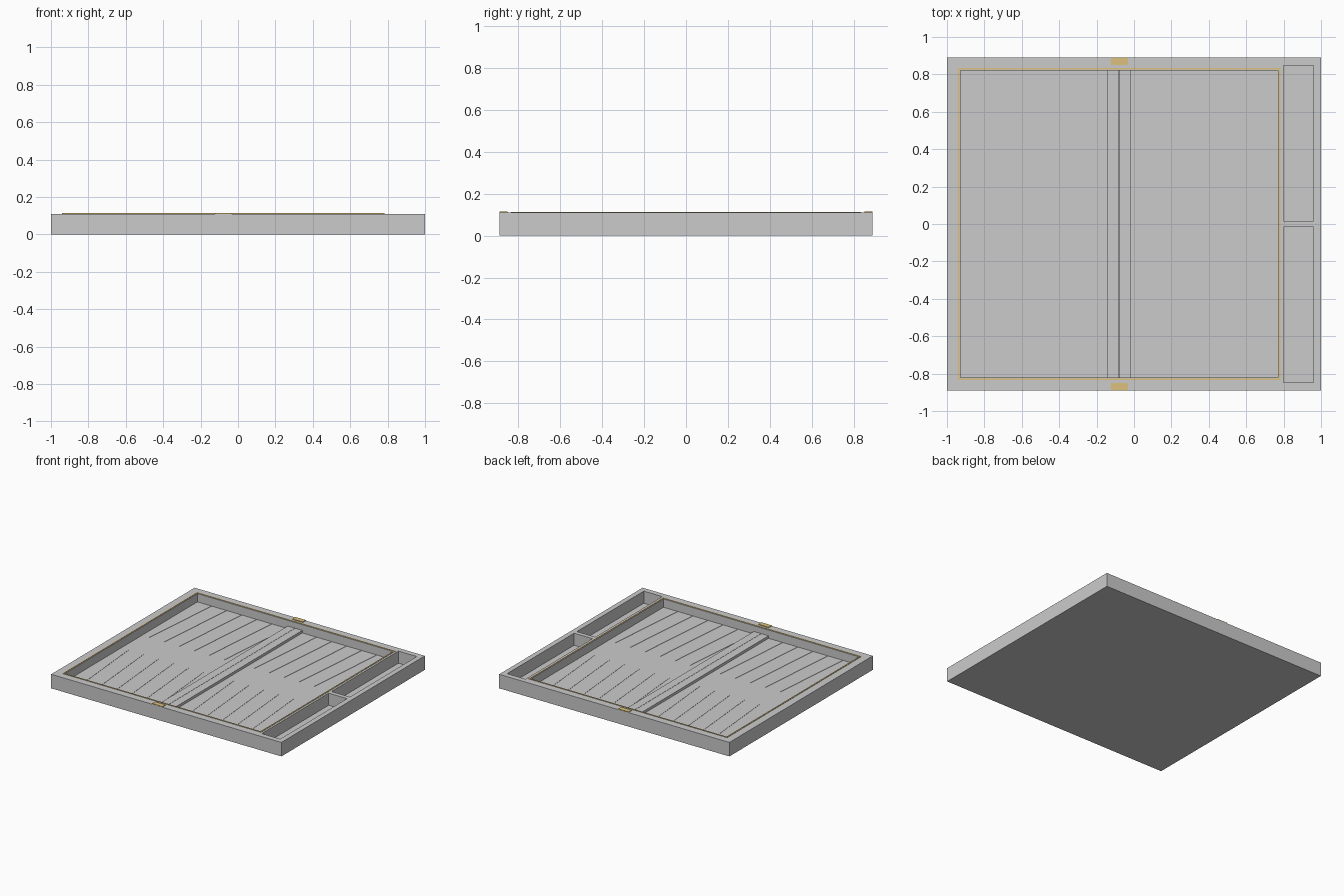
import bpy, bmesh
from mathutils import Vector

if "Cube" in bpy.data.objects:
    bpy.data.objects.remove(bpy.data.objects["Cube"])


def material(name, color):
    m = bpy.data.materials.new(name)
    m.diffuse_color = color
    m.use_nodes = True
    m.node_tree.nodes["Principled BSDF"].inputs["Base Color"].default_value = m.diffuse_color
    return m


gold = material("gold", (0.72, 0.53, 0.2, 1))


def add_box(bm, x0, x1, y0, y1, z0, z1):
    geo = bmesh.ops.create_cube(bm, size=1)
    for v in geo["verts"]:
        v.co = Vector((x0 + (v.co.x + 0.5) * (x1 - x0),
                       y0 + (v.co.y + 0.5) * (y1 - y0),
                       z0 + (v.co.z + 0.5) * (z1 - z0)))


def finish(name, bm, mat=None):
    bmesh.ops.recalc_face_normals(bm, faces=bm.faces)
    me = bpy.data.meshes.new(name)
    bm.to_mesh(me)
    bm.free()
    ob = bpy.data.objects.new(name, me)
    bpy.context.collection.objects.link(ob)
    if mat:
        me.materials.append(mat)
    return ob


def boxes(name, items, mat=None):
    bm = bmesh.new()
    for b in items:
        add_box(bm, *b)
    return finish(name, bm, mat)


TOP, FLOOR, BAR = 0.11, 0.045, 0.065
X0, X1, Y = -0.927, 0.77, 0.82       # playing well
B0, B1 = -0.143, -0.015              # centre bar

# Board body with the playing well and two side trays cut out
board = boxes("board_frame", [(-1, 1, -0.89, 0.89, 0, TOP)])
cutter = boxes("well_cutter", [(X0, X1, -Y, Y, FLOOR, 0.2),
                               (0.80, 0.96, 0.017, 0.848, 0.015, 0.2),
                               (0.80, 0.96, -0.848, -0.017, 0.015, 0.2)])
cutter.hide_render = True
mod = board.modifiers.new("cut_wells", "BOOLEAN")
mod.object = cutter
mod.operation = "DIFFERENCE"
mod.solver = "EXACT"
bpy.context.view_layer.objects.active = board
bpy.ops.object.modifier_apply(modifier=mod.name)
bpy.data.objects.remove(cutter)

# Centre bar in two halves, meeting at the fold line
mid = (B0 + B1) / 2
boxes("centre_bar", [(B0, mid - 0.001, -Y, Y, FLOOR, BAR),
                     (mid + 0.001, B1, -Y, Y, FLOOR, BAR)])

# Twenty-four thin triangular points
bm = bmesh.new()
for a, b in ((X0, B0), (B1, X1)):
    w = (b - a) / 6
    for i in range(6):
        for s in (-1, 1):
            tri = [(a + i * w + 0.006, s * (Y - 0.005)),
                   (a + (i + 1) * w - 0.006, s * (Y - 0.005)),
                   (a + (i + 0.5) * w, s * 0.13)]
            low = [bm.verts.new((x, y, FLOOR)) for x, y in tri]
            high = [bm.verts.new((x, y, FLOOR + 0.002)) for x, y in tri]
            bm.faces.new(low)
            bm.faces.new(high)
            for k in range(3):
                n = (k + 1) % 3
                bm.faces.new((low[k], low[n], high[n], high[k]))
finish("board_points", bm)

# Gold inlay line around the well
o, i, z = 0.014, 0.006, TOP + 0.003
boxes("inlay_border", [(X0 - o, X1 + o, -Y - o, -Y - i, TOP - 0.005, z),
                       (X0 - o, X1 + o, Y + i, Y + o, TOP - 0.005, z),
                       (X0 - o, X0 - i, -Y - i, Y + i, TOP - 0.005, z),
                       (X1 + i, X1 + o, -Y - i, Y + i, TOP - 0.005, z)], gold)

# Gold hinge plates on the rim
boxes("hinges", [(-0.123, -0.033, s - 0.019, s + 0.019, TOP - 0.005, TOP + 0.005)
                 for s in (-0.87, 0.87)], gold)
